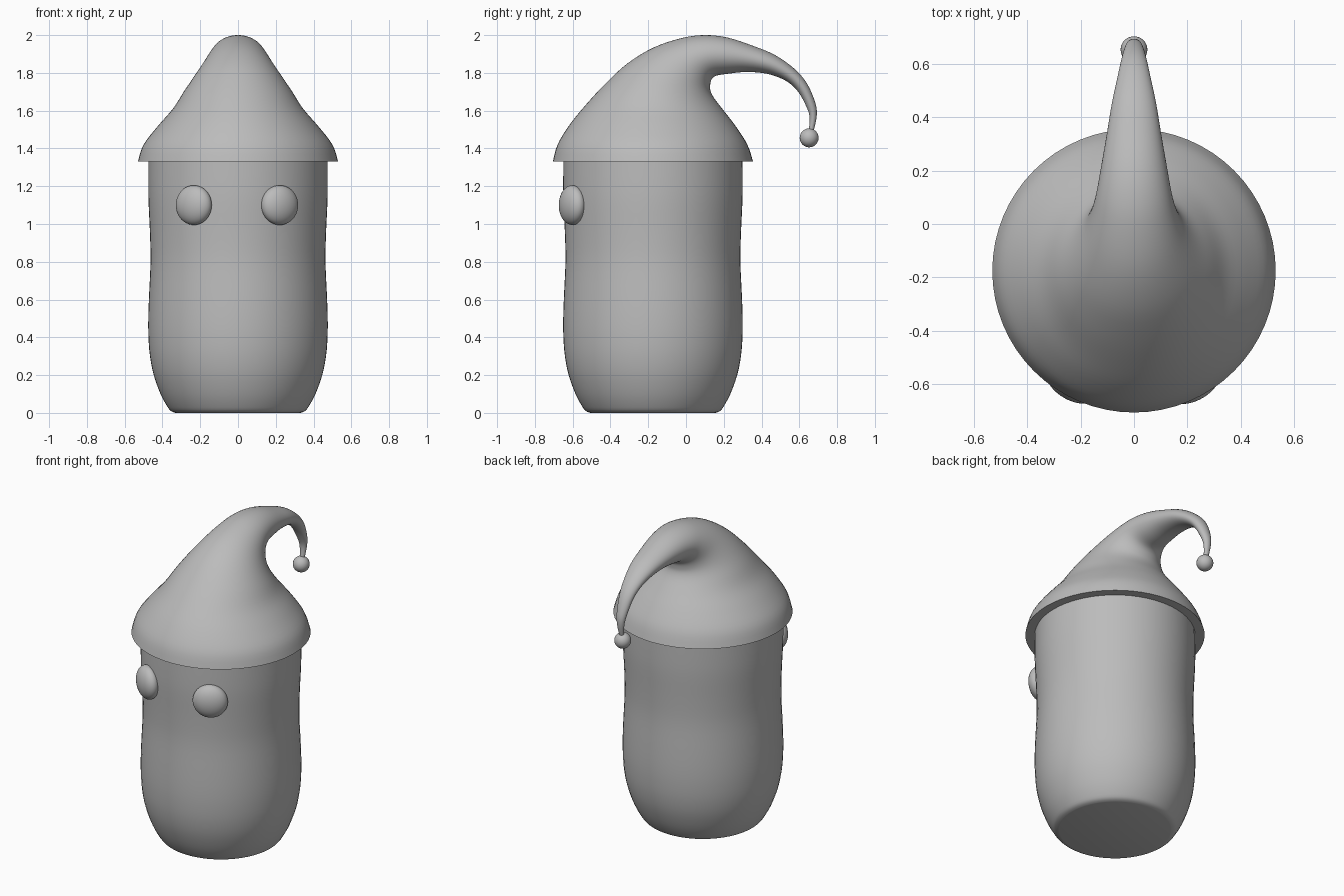
import bpy, bmesh, math
from mathutils import Matrix, Vector

if "Cube" in bpy.data.objects:
    bpy.data.objects.remove(bpy.data.objects["Cube"])

SIDES = 64
YC = -0.175  # axis of the body

grey = bpy.data.materials.new("grey")
grey.diffuse_color = (0.5, 0.5, 0.5, 1)
grey.use_nodes = True
grey.node_tree.nodes["Principled BSDF"].inputs["Base Color"].default_value = grey.diffuse_color


def finish(bm, name, angle=40):
    bmesh.ops.recalc_face_normals(bm, faces=bm.faces)
    me = bpy.data.meshes.new(name)
    bm.to_mesh(me)
    bm.free()
    me.materials.append(grey)
    ob = bpy.data.objects.new(name, me)
    bpy.context.collection.objects.link(ob)
    bpy.ops.object.select_all(action='DESELECT')
    ob.select_set(True)
    bpy.context.view_layer.objects.active = ob
    bpy.ops.object.shade_smooth_by_angle(angle=math.radians(angle))
    return ob


def smooth_rows(rows, steps):
    """Catmull-Rom interpolation of equal-length tuples."""
    out = []
    for i in range(len(rows) - 1):
        a, b = rows[max(i - 1, 0)], rows[i]
        c, d = rows[i + 1], rows[min(i + 2, len(rows) - 1)]
        for s in range(steps):
            t = s / steps
            out.append(tuple(0.5 * (2 * q + (r - p) * t + (2 * p - 5 * q + 4 * r - u) * t * t
                                    + (3 * q - p - 3 * r + u) * t ** 3)
                             for p, q, r, u in zip(a, b, c, d)))
    return out + [rows[-1]]


def loft(name, rings):
    """Rings are (outer y, outer z, inner y, inner z, half width in x)."""
    bm = bmesh.new()
    prev = first = None
    for oy, oz, iy, iz, w in rings:
        mid = Vector((0, (oy + iy) / 2, (oz + iz) / 2))
        half = Vector((0, (iy - oy) / 2, (iz - oz) / 2))
        ring = []
        for k in range(SIDES):
            a = 2 * math.pi * k / SIDES
            ring.append(bm.verts.new(mid + half * math.cos(a) + Vector((w * math.sin(a), 0, 0))))
        if prev:
            for k in range(SIDES):
                j = (k + 1) % SIDES
                bm.faces.new((prev[k], prev[j], ring[j], ring[k]))
        else:
            first = ring
        prev = ring
    bm.faces.new(first)
    bm.faces.new(prev)
    return finish(bm, name)


def ellipsoid(name, centre, radii, turn=0):
    bm = bmesh.new()
    m = (Matrix.Translation(centre) @ Matrix.Rotation(turn, 4, 'Z')
         @ Matrix.Diagonal((*radii, 1)))
    bmesh.ops.create_uvsphere(bm, u_segments=40, v_segments=24, radius=1, matrix=m)
    return finish(bm, name, 60)


# Body: turned profile (radius, height)
profile = [(0.33, 0.0), (0.352, 0.008), (0.372, 0.03), (0.41, 0.1), (0.446, 0.2),
           (0.466, 0.3), (0.474, 0.4), (0.475, 0.5), (0.471, 0.62), (0.463, 0.8),
           (0.466, 0.95), (0.473, 1.1), (0.475, 1.2), (0.474, 1.36)]
loft("body", [(YC - r, z, YC + r, z, r) for r, z in smooth_rows(profile, 3)])

# Hat: tapering cone that bends back and droops
hat = [(-.705, 1.33, .355, 1.33, .53), (-.68, 1.42, .325, 1.42, .50),
       (-.62, 1.52, .265, 1.515, .425), (-.54, 1.62, .20, 1.60, .345),
       (-.43, 1.74, .15, 1.665, .285), (-.31, 1.85, .13, 1.705, .23),
       (-.17, 1.935, .128, 1.735, .185), (-.02, 1.985, .135, 1.765, .155),
       (.10, 2.0, .16, 1.785, .138), (.22, 1.987, .22, 1.795, .122),
       (.35, 1.945, .32, 1.805, .102), (.47, 1.895, .43, 1.795, .083),
       (.57, 1.825, .525, 1.76, .062), (.64, 1.745, .59, 1.705, .047),
       (.685, 1.64, .638, 1.62, .033), (.692, 1.57, .655, 1.56, .023),
       (.675, 1.49, .648, 1.485, .014)]
loft("hat", smooth_rows(hat, 4))

# Ball on the hat tip
ellipsoid("hat_ball", (0, 0.652, 1.456), (0.05, 0.05, 0.05))

# Eyes: flattened balls facing outward from the body
ellipsoid("left_eye", (-0.234, -0.597, 1.1), (0.105, 0.06, 0.105), math.radians(-31))
ellipsoid("right_eye", (0.221, -0.602, 1.1), (0.105, 0.06, 0.105), math.radians(27))
